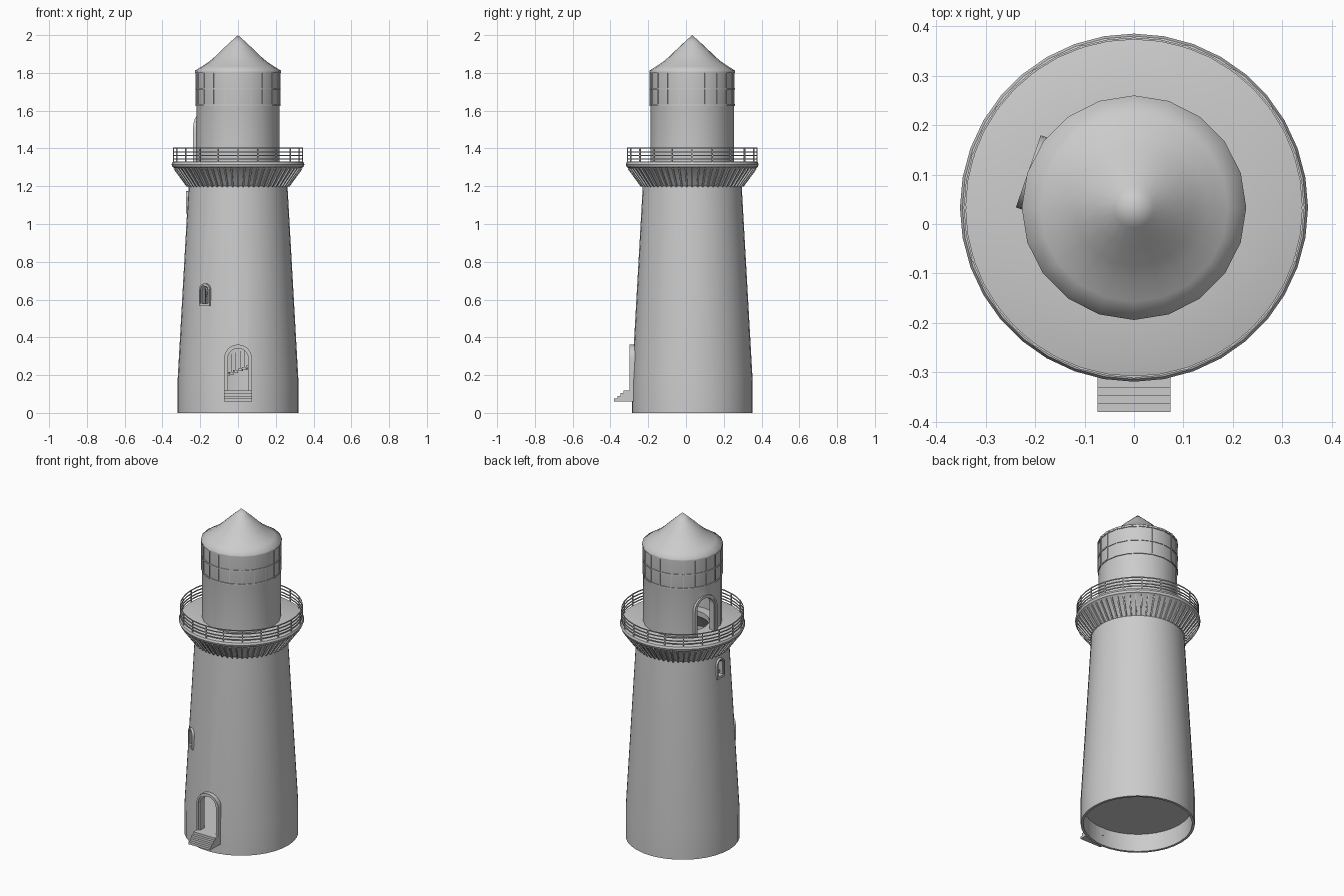
import bpy, bmesh
from math import sin, cos, pi, radians, atan2
from mathutils import Matrix, Vector

if "Cube" in bpy.data.objects:
    bpy.data.objects.remove(bpy.data.objects["Cube"])

CY = 0.033  # y of the tower axis


def finish(name, bm, smooth=35):
    bmesh.ops.recalc_face_normals(bm, faces=bm.faces)
    me = bpy.data.meshes.new(name)
    bm.to_mesh(me)
    bm.free()
    ob = bpy.data.objects.new(name, me)
    bpy.context.collection.objects.link(ob)
    if smooth:
        bpy.context.view_layer.objects.active = ob
        ob.select_set(True)
        bpy.ops.object.shade_smooth_by_angle(angle=radians(smooth))
        ob.select_set(False)
    return ob


def lathe_into(bm, prof, n, closed=True):
    rings = []
    for r, z in prof:
        if r == 0:
            rings.append([bm.verts.new((0, CY, z))] * n)
        else:
            rings.append([bm.verts.new((r * sin(2 * pi * i / n), CY + r * cos(2 * pi * i / n), z))
                          for i in range(n)])
    pairs = list(zip(rings, rings[1:]))
    if closed:
        pairs.append((rings[-1], rings[0]))
    for a, b in pairs:
        for i in range(n):
            j = (i + 1) % n
            vs = list(dict.fromkeys((a[i], a[j], b[j], b[i])))
            if len(vs) > 2:
                bm.faces.new(vs)


def lathe(name, prof, n, closed=True, smooth=35):
    bm = bmesh.new()
    lathe_into(bm, prof, n, closed)
    return finish(name, bm, smooth)


def rings(name, specs, n, w, h):
    bm = bmesh.new()
    for r, z in specs:
        lathe_into(bm, [(r - w, z - h), (r + w, z - h), (r + w, z + h), (r - w, z + h)], n)
    return finish(name, bm)


def around(az, r=0.0, z=0.0):
    # local -y faces outwards at azimuth az
    return Matrix.Translation((0, CY, 0)) @ Matrix.Rotation(radians(az + 90), 4, 'Z') @ Matrix.Translation((0, -r, z))


def box(bm, size, mat):
    bmesh.ops.create_cube(bm, size=1, matrix=mat @ Matrix.Diagonal((*size, 1)))


def arch(w, h, inset=0.0, bottom=0.0, n=12):
    hw = w / 2 - inset
    zc = h - w / 2
    pts = [(hw, bottom)] + [(hw * cos(pi * i / n), zc + hw * sin(pi * i / n)) for i in range(n + 1)]
    return pts + [(-hw, bottom)]


def arch_frame(bm, outer, inner, d0, d1, mat):
    secs = [[bm.verts.new(mat @ Vector((p[0], d, p[1])))
             for p, d in ((o, d0), (i, d0), (i, d1), (o, d1))] for o, i in zip(outer, inner)]
    for a, b in zip(secs, secs[1:]):
        for k in range(4):
            bm.faces.new((a[k], a[(k + 1) % 4], b[(k + 1) % 4], b[k]))
    bm.faces.new(secs[0])
    bm.faces.new(secs[-1])


def opening(name, wall, az, r, z, w, h, t, depth, sill):
    mat = around(az, r, z)
    # cutter through the wall
    bm = bmesh.new()
    f = bm.faces.new([bm.verts.new(mat @ Vector((x, -0.04, zz))) for x, zz in arch(w, h, t, sill)])
    ext = bmesh.ops.extrude_face_region(bm, geom=[f])
    inward = mat.to_3x3() @ Vector((0, 0.13, 0))
    bmesh.ops.translate(bm, vec=inward, verts=[v for v in ext['geom'] if isinstance(v, bmesh.types.BMVert)])
    cut = finish(name + "_cutter", bm, 0)
    cut.hide_render = True
    cut.hide_viewport = True
    mod = wall.modifiers.new(name, 'BOOLEAN')
    mod.object = cut
    mod.solver = 'EXACT'
    # stepped frame and sill
    bm = bmesh.new()
    arch_frame(bm, arch(w, h), arch(w, h, t * 0.55), 0, depth, mat)
    arch_frame(bm, arch(w, h, t * 0.5), arch(w, h, t), 0.006, depth, mat)
    if sill:
        box(bm, (w, depth, sill), mat @ Matrix.Translation((0, depth / 2, sill / 2)))
    finish(name + "_frame", bm)


# tapered hollow tower with flared gallery and deck
tower = lathe("tower", [(0.32, 0), (0.32, 0.17), (0.262, 1.2), (0.28, 1.222), (0.335, 1.295), (0.347, 1.302),
                        (0.352, 1.315), (0.347, 1.328), (0.338, 1.332), (0.15, 1.332), (0.15, 1.30),
                        (0.25, 1.19), (0.305, 0.17), (0.305, 0)], 36)
lathe("ground_floor", [(0.306, 0.11), (0, 0.11), (0, 0.118), (0.306, 0.118)], 36, False)

# lantern room drum
lantern = lathe("lantern_room", [(0.221, 1.325), (0.221, 1.63), (0.222, 1.635), (0.222, 1.81),
                                 (0.205, 1.81), (0.205, 1.325)], 20)
rings("lantern_bands", [(0.222, 1.63), (0.222, 1.715), (0.2225, 1.803)], 20, 0.004, 0.004)
bm = bmesh.new()
for i in range(20):
    box(bm, (0.005, 0.006, 0.17), around(90 + 18 * i, 0.222, 1.717))
finish("lantern_mullions", bm)

# bell-shaped roof
lathe("roof", [(0.215, 1.80), (0.227, 1.804), (0.227, 1.812), (0.19, 1.835), (0.15, 1.862), (0.12, 1.888),
               (0.08, 1.927), (0.04, 1.964), (0, 2.0)], 20, False, 60)

# ribs under the gallery
bm = bmesh.new()
slope = atan2(0.073, 0.1)
for i in range(60):
    box(bm, (0.008, 0.012, 0.118), around(6 * i, 0.302, 1.248) @ Matrix.Rotation(slope, 4, 'X'))
finish("gallery_ribs", bm)

# gallery railing
bm = bmesh.new()
for i in range(20):
    box(bm, (0.006, 0.006, 0.075), around(90 + 18 * i, 0.342, 1.367))
finish("railing_posts", bm)
rings("railing_bars", [(0.342, z) for z in (1.345, 1.362, 1.382, 1.402)], 40, 0.002, 0.003)

# doors and windows
opening("front_door", tower, 270, 0.333, 0.118, 0.148, 0.244, 0.02, 0.05, 0.0)
opening("gallery_door", lantern, 161, 0.226, 1.332, 0.154, 0.24, 0.02, 0.05, 0.0)
opening("lower_window", tower, 234, 0.304, 0.565, 0.07, 0.12, 0.015, 0.04, 0.014)
opening("upper_window", tower, 177, 0.275, 1.055, 0.07, 0.12, 0.015, 0.04, 0.014)

# entrance steps
bm = bmesh.new()
for i in range(4):
    y0, top = -0.38 + 0.0165 * i, 0.075 + 0.0145 * i
    box(bm, (0.148, -0.27 - y0, 0.0145), Matrix.Translation((0, (y0 - 0.27) / 2, top - 0.00725)))
finish("entrance_steps", bm, 0)

# spiral stair inside with balusters
bm = bmesh.new()
steps = 140
for i in range(steps):
    f = i / (steps - 1)
    az, z = 162 - 870 * f, 0.125 + 1.19 * f
    ro = 0.295 - 0.055 * f
    box(bm, (0.022, 0.09, 0.014), around(az, ro - 0.045, z))
    box(bm, (0.003, 0.003, 0.1), around(az, ro - 0.088, z + 0.05))
finish("spiral_stair", bm, 0)
